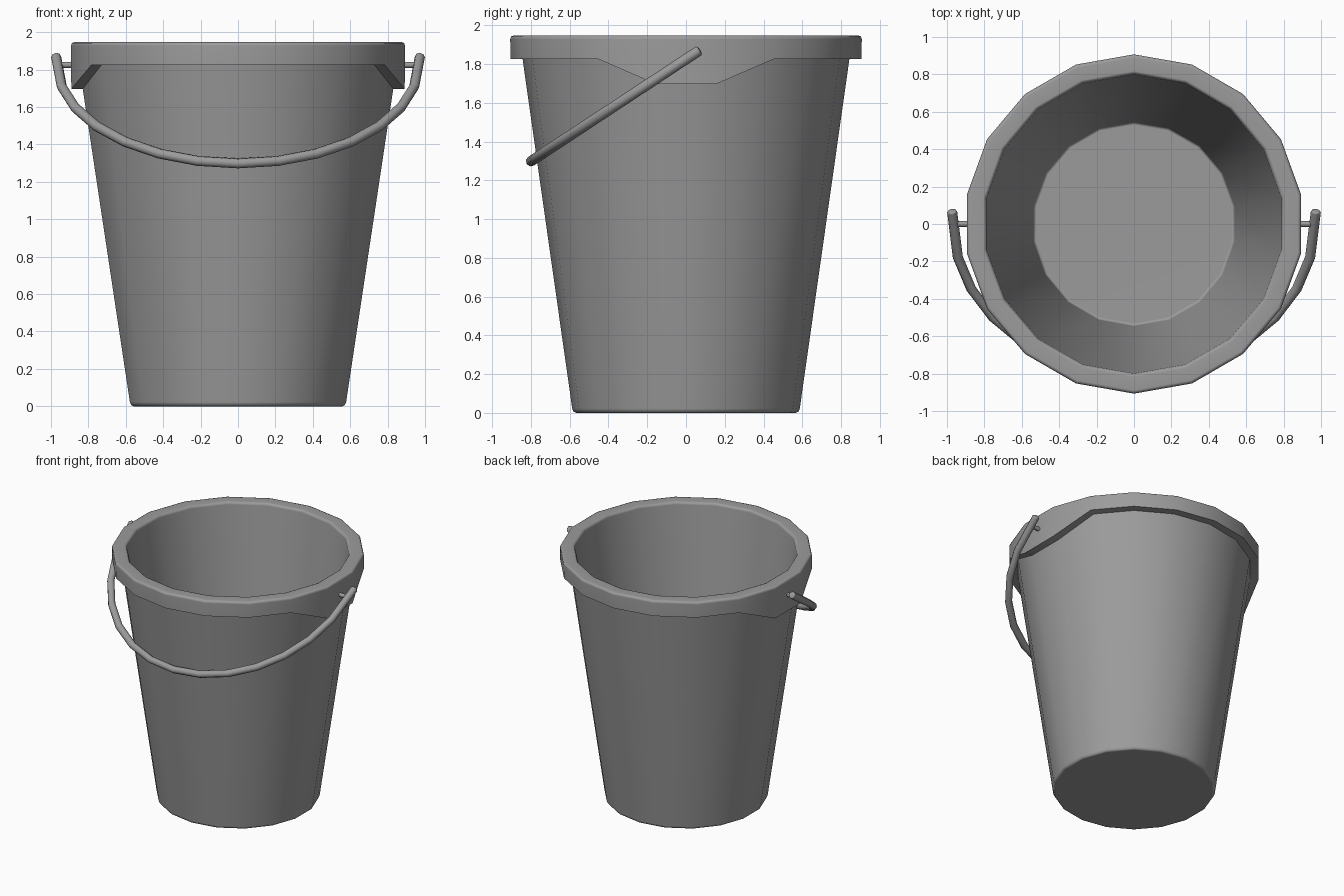
import bpy, bmesh, math
from mathutils import Vector

if "Cube" in bpy.data.objects:
    bpy.data.objects.remove(bpy.data.objects["Cube"])

SIDES = 18

# Dark grey for every part
grey = bpy.data.materials.new("dark_grey")
grey.diffuse_color = (0.33, 0.33, 0.33, 1)
grey.use_nodes = True
grey.node_tree.nodes["Principled BSDF"].inputs["Base Color"].default_value = grey.diffuse_color


def make_object(name, bm):
    bmesh.ops.recalc_face_normals(bm, faces=bm.faces)
    mesh = bpy.data.meshes.new(name)
    bm.to_mesh(mesh)
    bm.free()
    mesh.materials.append(grey)
    ob = bpy.data.objects.new(name, mesh)
    bpy.context.collection.objects.link(ob)
    bpy.ops.object.select_all(action='DESELECT')
    bpy.context.view_layer.objects.active = ob
    ob.select_set(True)
    bpy.ops.object.shade_smooth_by_angle(angle=math.radians(55))
    # large faces keep their own shading, small bevels blend between them
    mod = ob.modifiers.new("weighted", 'WEIGHTED_NORMAL')
    mod.keep_sharp = True
    return ob


def skin(bm, rings):
    # bridge successive rings of vertices, then cap both ends
    for a, b in zip(rings, rings[1:]):
        n = len(a)
        for i in range(n):
            j = (i + 1) % n
            bm.faces.new((a[i], a[j], b[j], b[i]))
    bm.faces.new(rings[0])
    bm.faces.new(rings[-1])


# Bucket: lathed profile (radius, height, drop of the side flaps)
profile = [
    (0.566, 0.0, 0), (0.580, 0.006, 0), (0.587, 0.022, 0),
    (0.843, 1.825, 0.128), (0.905, 1.825, 0.128),
    (0.907, 1.928, 0), (0.902, 1.942, 0), (0.889, 1.947, 0),
    (0.818, 1.947, 0), (0.807, 1.942, 0), (0.799, 1.928, 0),
    (0.546, 0.066, 0), (0.541, 0.054, 0), (0.530, 0.05, 0),
]
bm = bmesh.new()
rings = []
for r, z, drop in profile:
    ring = []
    for i in range(SIDES):
        a = math.radians(10 + 360 / SIDES * i)
        # only the two vertices nearest each side (+x, -x) hang lower
        low = drop if abs(math.cos(a)) > 0.95 else 0
        ring.append(bm.verts.new((r * math.cos(a), r * math.sin(a), z - low)))
    rings.append(ring)
skin(bm, rings)
make_object("bucket", bm)

# Handle: half-circle wire swung forward, with ends running past the pivots
pivot = Vector((0, 0, 1.825))
down = Vector((0, -0.835, -0.55)).normalized()
path = [Vector((0.973, 0, 0)) + pivot - down * 0.085]
for i in range(1, 14):
    a = math.pi * i / 14
    path.append(pivot + Vector((0.966 * math.cos(a), 0, 0)) + down * 0.957 * math.sin(a))
path.append(Vector((-0.973, 0, 0)) + pivot - down * 0.085)

normal = Vector((1, 0, 0)).cross(down).normalized()
bm = bmesh.new()
rings = []
for i, p in enumerate(path):
    t = (path[min(i + 1, len(path) - 1)] - path[max(i - 1, 0)]).normalized()
    side = t.cross(normal)
    # small rounded tips
    steps = [(0, 0.027)]
    if i == 0:
        steps = [(0, 0.019), (0.008, 0.027)]
    elif i == len(path) - 1:
        steps = [(-0.008, 0.027), (0, 0.019)]
    for off, r in steps:
        rings.append([bm.verts.new(p + t * off + r * (side * math.cos(k * math.pi / 4)
                      + normal * math.sin(k * math.pi / 4))) for k in range(8)])
skin(bm, rings)
make_object("handle", bm)

# Pivot pins joining the handle to the rim
for s, name in ((1, "pin_right"), (-1, "pin_left")):
    bm = bmesh.new()
    rings = [[bm.verts.new((s * x, 0.016 * math.cos(k * math.pi / 4),
                            1.825 + 0.016 * math.sin(k * math.pi / 4)))
              for k in range(8)] for x in (0.87, 0.965)]
    skin(bm, rings)
    make_object(name, bm)
